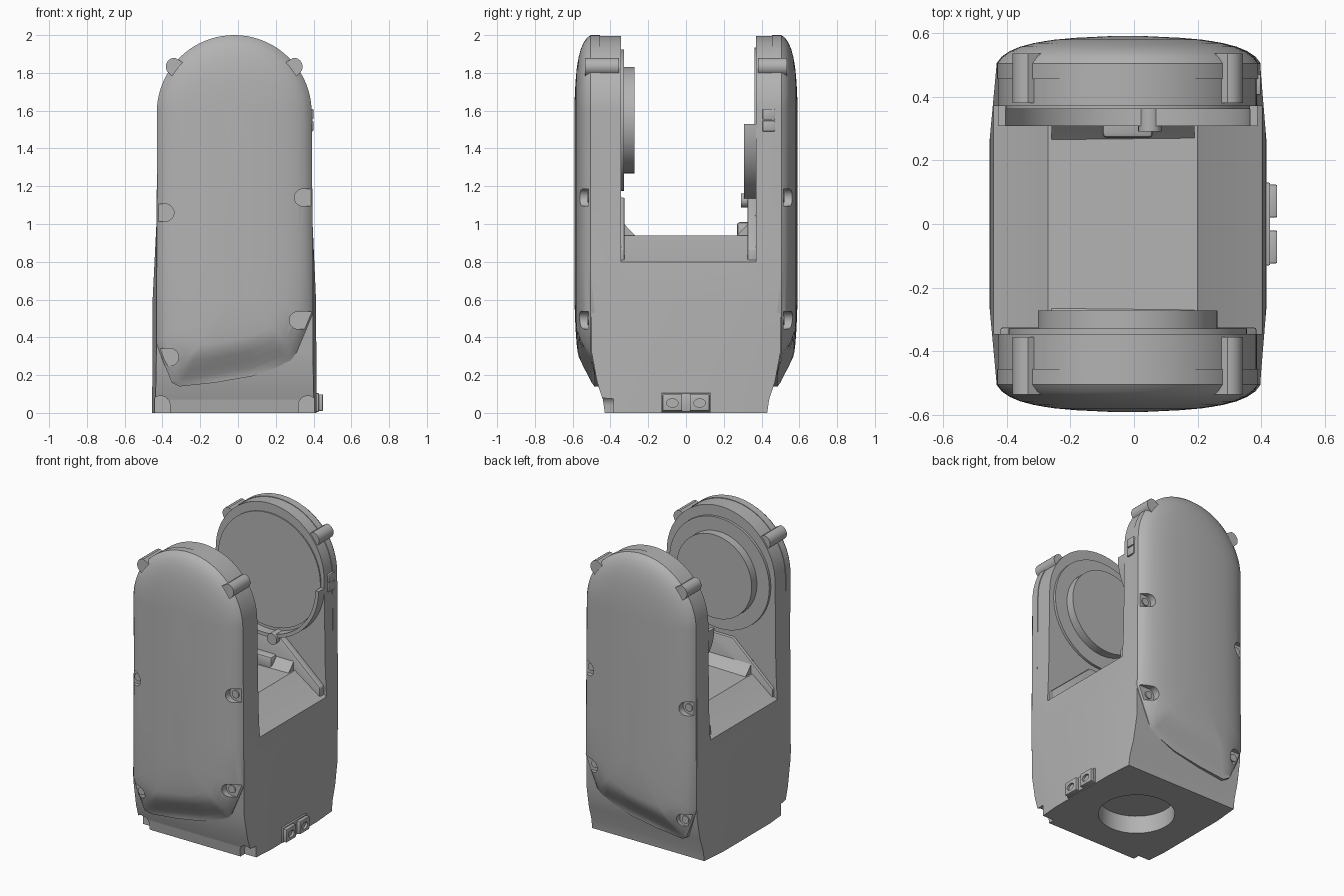
import bpy
import bmesh
from math import sin, cos, pi, radians

if "Cube" in bpy.data.objects:
    bpy.data.objects.remove(bpy.data.objects["Cube"])

CX = -0.02      # centre line of the arms
HUB = 1.55      # height of the hub axis

grey = bpy.data.materials.new("housing grey")
grey.use_nodes = True
colour = (0.45, 0.45, 0.45, 1)
grey.diffuse_color = colour
grey.node_tree.nodes["Principled BSDF"].inputs["Base Color"].default_value = colour


def finish(name, bm):
    bmesh.ops.recalc_face_normals(bm, faces=bm.faces)
    mesh = bpy.data.meshes.new(name)
    bm.to_mesh(mesh)
    bm.free()
    mesh.materials.append(grey)
    ob = bpy.data.objects.new(name, mesh)
    bpy.context.collection.objects.link(ob)
    return ob


def prism(name, pts, axis, a, b, bevel=0):
    """Extrude a flat outline along an axis from a to b."""
    place = {"x": lambda p, t: (t, p[0], p[1]),
             "y": lambda p, t: (p[0], t, p[1]),
             "z": lambda p, t: (p[0], p[1], t)}[axis]
    bm = bmesh.new()
    ends = [[bm.verts.new(place(p, t)) for p in pts] for t in (a, b)]
    for ring in ends:
        bm.faces.new(ring)
    n = len(pts)
    for i in range(n):
        j = (i + 1) % n
        bm.faces.new((ends[0][i], ends[0][j], ends[1][j], ends[1][i]))
    if bevel:
        bmesh.ops.bevel(bm, geom=bm.edges[:], offset=bevel, segments=2,
                        affect="EDGES", profile=0.5)
    return finish(name, bm)


def arc(cx, cz, r, a0, a1, n):
    return [(cx + r * cos(radians(a0 + (a1 - a0) * i / n)),
             cz + r * sin(radians(a0 + (a1 - a0) * i / n))) for i in range(n + 1)]


def circle(cx, cz, r, n=48):
    return arc(cx, cz, r, 0, 360, n)[:-1]


def rect(x0, x1, z0, z1):
    return [(x0, z0), (x1, z0), (x1, z1), (x0, z1)]


def combine(ob, cutter, op="DIFFERENCE"):
    mod = ob.modifiers.new("cut", "BOOLEAN")
    mod.object, mod.operation, mod.solver = cutter, op, "EXACT"
    bpy.context.view_layer.objects.active = ob
    bpy.ops.object.modifier_apply(modifier=mod.name)
    bpy.data.objects.remove(cutter)


# Body: side profile limited by the arched front outline and the bowed plan
half = [(0.43, 0), (0.44, 0.07), (0.47, 0.16), (0.5, 0.32), (0.5, 2.1)]
body = prism("body", half + [(-y, z) for y, z in reversed(half)], "x", -0.6, 0.6)
arch = [(-0.455, -0.1), (0.417, -0.1), (0.413, 0.6), (0.395, 1.0)]
arch += arc(CX, 1.59, 0.406, 0, 180, 40) + [(-0.432, 1.0), (-0.452, 0.6)]
combine(body, prism("arch_cutter", arch, "y", -0.8, 0.8), "INTERSECT")
plan = [(-0.455, -0.25), (-0.43, -0.52), (0.395, -0.52), (0.417, -0.25)]
plan += [(x, -y) for x, y in reversed(plan)]
combine(body, prism("plan_cutter", plan, "z", -0.2, 2.3), "INTERSECT")

# Gap between the arms, with a ridge-shaped saddle below
saddle = [(-0.6, 0.72), (-0.44, 0.8), (-0.27, 0.935), (0.2, 0.94), (0.4, 0.8),
          (0.6, 0.7), (0.6, 2.3), (-0.6, 2.3)]
combine(body, prism("gap_cutter", saddle, "y", -0.345, 0.37))

# Base socket and front corner notches
combine(body, prism("socket_cutter", circle(CX, 0, 0.235), "z", -0.1, 0.12))
for x in (-0.41, 0.37):
    notch = [(x - 0.05, -0.1), (x + 0.05, -0.1)] + arc(x, 0.04, 0.05, 0, 180, 12)
    combine(body, prism("notch_cutter", notch, "y", -0.6, -0.385))


# Domed outer covers
def cover(name, side):
    outline = arc(CX, 1.59, 0.41, 0, 180, 40)
    outline += [(-0.427, 1.2), (-0.43, 0.8), (-0.432, 0.37), (-0.4, 0.28),
                (-0.35, 0.16), (-0.31, 0.14), (-0.12, 0.16), (0.08, 0.195),
                (0.27, 0.265), (0.31, 0.32), (0.398, 0.53), (0.396, 0.8), (0.393, 1.2)]
    levels = [(0, 0.455), (0, 0.505), (0.04, 0.526), (0.1, 0.543), (0.18, 0.557),
              (0.28, 0.568), (0.36, 0.574), (0.44, 0.579), (0.6, 0.585), (0.85, 0.59)]
    bm = bmesh.new()
    rings = []
    for k, depth in levels:
        ring = []
        for x, z in outline:
            spine = min(max(z, 0.65), 1.59)
            px, pz = x + (CX - x) * k, z + (spine - z) * k
            chamfer = 0.485 + 0.6 * max(0, pz - 0.208 - 0.206 * px)
            ring.append(bm.verts.new((px, side * min(depth, chamfer), pz)))
        rings.append(ring)
    n = len(outline)
    for lo, hi in zip(rings, rings[1:]):
        for i in range(n):
            j = (i + 1) % n
            bm.faces.new((lo[i], lo[j], hi[j], hi[i]))
    bm.faces.new(rings[0])
    bm.faces.new(rings[-1])
    ob = finish(name, bm)
    # Screw recesses open toward the nearer edge
    for x, z in ((-0.385, 1.06), (0.345, 1.14), (0.318, 0.49), (-0.36, 0.295)):
        out = 0.2 if x > 0 else -0.2
        turn = 90 if x > 0 else -90
        slot = arc(x, z, 0.046, turn, turn + 180, 14)
        slot += [(x + out, slot[-1][1]), (x + out, slot[0][1])]
        combine(ob, prism("slot_cutter", slot, "y", side * 0.515, side * 0.8))
        prism(name + "_screw", circle(x, z, 0.026, 16), "y", side * 0.5, side * 0.522)
    return ob


for side, label, inner in ((-1, "front", 0.355), (1, "rear", 0.38)):
    cover(label + "_cover", side)
    # Lifting ears at the shoulders
    for s in (-1, 1):
        x = CX + s * 0.315
        ear = [(x - s * 0.085, 1.83), (x - s * 0.02, 1.755)]
        ear += [(x + s * 0.047 * cos(a), 1.833 + 0.047 * sin(a))
                for a in [-0.9 + i * 0.25 for i in range(11)]]
        prism(label + "_ear", ear, "y", side * inner, side * 0.535)
    # Stepped web at the foot of each arm
    web = [(-0.42, 0.78), (-0.42, 0.87), (-0.12, 1.14), (0.08, 1.14), (0.385, 0.87),
           (0.385, 0.78), (0.2, 0.9), (-0.27, 0.9)]
    prism(label + "_web", web, "y", side * 0.38, side * 0.325, 0.008)
    prism(label + "_fillet", [(side * 0.38, 0.88), (side * 0.26, 0.93),
                              (side * 0.3, 0.97), (side * 0.38, 1.06)], "x", -0.26, 0.19)

# Front hub: raised flange and round pad
prism("front_flange", circle(CX, HUB, 0.375, 64), "y", -0.36, -0.328)
prism("front_pad", circle(CX, HUB, 0.282, 64), "y", -0.34, -0.272)

# Rear hub: shallow disc cradled by a half ring
prism("rear_disc", circle(CX, HUB, 0.384, 64), "y", 0.362, 0.39)
ring = arc(CX, 1.53, 0.408, 180, 360, 40) + arc(CX, 1.53, 0.384, 360, 180, 40)
prism("rear_half_ring", ring, "y", 0.308, 0.38)
prism("rear_knob", circle(0.05, 1.125, 0.037, 20), "y", 0.29, 0.38)
prism("rear_stop", rect(-0.1, 0.06, 0.92, 1.01), "y", 0.27, 0.38, 0.015)

# Side tag on the rear arm
for z in (1.49, 1.552):
    prism("side_tag", rect(0.405, 0.472, z, z + 0.058), "x", 0.37, 0.399, 0.006)

# Connector bracket at the base
prism("bracket_plate", rect(-0.13, 0.13, 0.005, 0.105), "x", 0.4, 0.428, 0.004)
for y in (-0.072, 0.072):
    block = prism("bracket_block", rect(y - 0.052, y + 0.052, 0.01, 0.098), "x", 0.42, 0.45, 0.005)
    hole = [(y + (p - y) * 1.4, z) for p, z in circle(y, 0.052, 0.022, 24)]
    combine(block, prism("hole_cutter", hole, "x", 0.435, 0.5))

# Smooth shading with crisp edges
for ob in bpy.context.scene.objects:
    if ob.type == "MESH" and ob.data.materials and ob.data.materials[0] == grey:
        bpy.ops.object.select_all(action="DESELECT")
        ob.select_set(True)
        bpy.context.view_layer.objects.active = ob
        bpy.ops.object.shade_smooth_by_angle(angle=radians(30))
